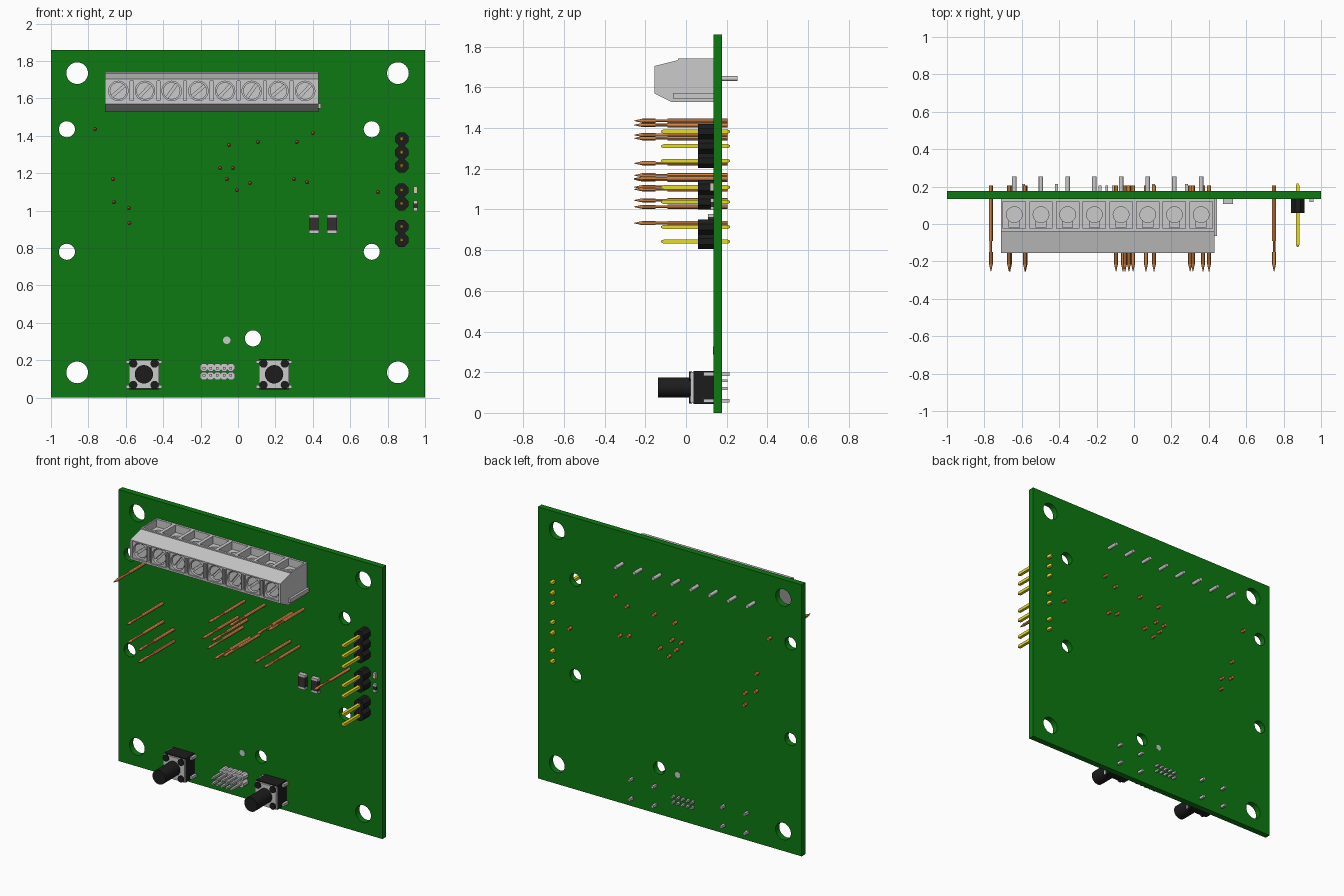
import bpy, bmesh, math
from mathutils import Matrix, Vector

if "Cube" in bpy.data.objects:
    bpy.data.objects.remove(bpy.data.objects["Cube"])


def mat(name, r, g, b):
    m = bpy.data.materials.new(name)
    m.diffuse_color = (r, g, b, 1)
    m.use_nodes = True
    m.node_tree.nodes["Principled BSDF"].inputs["Base Color"].default_value = m.diffuse_color
    return m


GREEN = mat("board_green", 0.004, 0.19, 0.006)
BLACK = mat("black_plastic", 0.012, 0.012, 0.012)
DARK = mat("dark_ceramic", 0.035, 0.03, 0.03)
GOLD = mat("gold_pin", 0.8, 0.72, 0.02)
COPPER = mat("copper", 0.62, 0.23, 0.06)
FRONT, BACK = 0.135, 0.176          # board faces in y


def box(bm, x0, x1, y0, y1, z0, z1):
    m = Matrix.LocRotScale(Vector(((x0 + x1) / 2, (y0 + y1) / 2, (z0 + z1) / 2)),
                           None, Vector((x1 - x0, y1 - y0, z1 - z0)))
    return bmesh.ops.create_cube(bm, size=1, matrix=m)["verts"]


def cyl(bm, x, z, r0, y0, y1, r1=None, seg=24, turn=0):
    """Cylinder or cone along y, radius r0 at y0 and r1 at y1."""
    m = (Matrix.Translation((x, (y0 + y1) / 2, z)) @ Matrix.Rotation(-math.pi / 2, 4, 'X')
         @ Matrix.Rotation(turn, 4, 'Z'))
    bmesh.ops.create_cone(bm, cap_ends=True, segments=seg, radius1=r0,
                          radius2=r0 if r1 is None else r1, depth=y1 - y0, matrix=m)


def finish(name, bm, material=None):
    bmesh.ops.recalc_face_normals(bm, faces=bm.faces)
    me = bpy.data.meshes.new(name)
    bm.to_mesh(me)
    bm.free()
    if material:
        me.materials.append(material)
    ob = bpy.data.objects.new(name, me)
    bpy.context.collection.objects.link(ob)
    return ob


def cut(ob, bm):
    """Subtract the cutter mesh and remove the cutter."""
    cutter = finish("cutter", bm)
    cutter.hide_render = True
    mod = ob.modifiers.new("cut", 'BOOLEAN')
    mod.operation, mod.solver, mod.object = 'DIFFERENCE', 'EXACT', cutter
    bpy.context.view_layer.objects.active = ob
    bpy.ops.object.modifier_apply(modifier=mod.name)
    bpy.data.objects.remove(cutter)


# Circuit board with mounting holes
bm = bmesh.new()
box(bm, -1, 1, FRONT, BACK, 0, 1.86)
board = finish("board", bm, GREEN)
bm = bmesh.new()
for x in (-0.86, 0.855):
    for z in (0.135, 1.735):
        cyl(bm, x, z, 0.058, 0, 0.3, seg=40)
for x, z in ((-0.915, 1.435), (0.715, 1.435), (-0.915, 0.78), (0.715, 0.78), (0.08, 0.317)):
    cyl(bm, x, z, 0.043, 0, 0.3, seg=32)
cut(board, bm)
bm = bmesh.new()
cyl(bm, -0.06, 0.307, 0.02, FRONT - 0.003, BACK + 0.001)
finish("round_pad", bm)

# Terminal block: side profile swept along x
PORTS = [-0.64 + 0.1427 * i for i in range(8)]
PROFILE = [(-0.155, 1.57), (-0.07, 1.527), (FRONT, 1.527), (FRONT, 1.742),
           (-0.04, 1.742), (-0.04, 1.734), (-0.155, 1.705)]
bm = bmesh.new()
face = bm.faces.new([bm.verts.new((-0.71, y, z)) for y, z in PROFILE])
ext = bmesh.ops.extrude_face_region(bm, geom=[face])["geom"]
bmesh.ops.translate(bm, vec=(1.14, 0, 0), verts=[v for v in ext if isinstance(v, bmesh.types.BMVert)])
block = finish("terminal_block", bm)
# Shallow square frames and slits on the front
bm = bmesh.new()
for i, x in enumerate(PORTS):
    box(bm, x - 0.056, x + 0.056, -0.2, -0.147, 1.582, 1.697)
    if i < 7:
        box(bm, x + 0.063, x + 0.08, -0.2, -0.135, 1.588, 1.692)
cut(block, bm)
# Round screw wells
bm = bmesh.new()
for x in PORTS:
    cyl(bm, x, 1.64, 0.052, -0.2, -0.1, seg=32)
cut(block, bm)
# Wire pockets in the top
bm = bmesh.new()
for x in PORTS:
    box(bm, x - 0.06, x + 0.06, -0.025, 0.12, 1.69, 1.8)
cut(block, bm)
bm = bmesh.new()
for x in PORTS:
    bmesh.ops.create_cone(bm, cap_ends=True, segments=28, radius1=0.042, radius2=0.042, depth=0.2,
                          matrix=Matrix.Translation((x, 0.05, 1.7)))
cut(block, bm)
bm = bmesh.new()
for x in PORTS:
    box(bm, x - 0.027, x + 0.027, -0.02, 0.03, 1.62, 1.8)
cut(block, bm)
bm = bmesh.new()
box(bm, 0.425, 0.445, -0.065, FRONT, 1.545, 1.572)
finish("terminal_side_tongue", bm)

# Slotted screws and solder pins of the terminal block
bm = bmesh.new()
for x in PORTS:
    cyl(bm, x, 1.64, 0.046, -0.138, -0.095, seg=32)
screws = finish("terminal_screws", bm)
bm = bmesh.new()
for i, x in enumerate(PORTS):
    slot = box(bm, -0.06, 0.06, -0.2, -0.12, -0.007, 0.007)
    turn = Matrix.Rotation(-math.radians(40 + 7 * (i % 3)), 4, 'Y')
    bmesh.ops.transform(bm, matrix=Matrix.Translation((x, 0, 1.64)) @ turn, verts=slot)
cut(screws, bm)
bm = bmesh.new()
for x in PORTS:
    cyl(bm, x, 1.643, 0.012, FRONT - 0.02, 0.253, seg=16)
finish("terminal_solder_pins", bm)

# Copper spring probes
PROBES = [(-0.765, 1.436), (-0.668, 1.168), (-0.663, 1.045), (-0.583, 1.013), (-0.58, 0.933),
          (-0.096, 1.227), (-0.027, 1.227), (-0.059, 1.168), (-0.005, 1.11), (0.064, 1.147),
          (-0.048, 1.35), (0.107, 1.366), (0.315, 1.366), (0.401, 1.415), (0.3, 1.168),
          (0.369, 1.152), (0.749, 1.099)]
bm = bmesh.new()
for x, z in PROBES:
    cyl(bm, x, z, 0.001, -0.255, -0.215, 0.010, seg=12)
    cyl(bm, x, z, 0.010, -0.215, -0.15, seg=12)
    cyl(bm, x, z, 0.007, -0.15, -0.09, seg=12)
    cyl(bm, x, z, 0.011, -0.09, 0.205, seg=12)
finish("spring_probes", bm, COPPER)

# Pin headers on the right: octagonal housings, square gold pins
for n, rows in enumerate(((1.383, 1.311, 1.239), (1.109, 1.037), (0.914, 0.842)), 1):
    hb, pb = bmesh.new(), bmesh.new()
    for z in rows:
        cyl(hb, 0.875, z, 0.039, 0.06, FRONT, seg=8, turn=math.pi / 8)
        box(pb, 0.865, 0.885, -0.11, 0.205, z - 0.01, z + 0.01)
        for y0, y1, a, b in ((-0.122, -0.11, 0.006, 0.014), (0.205, 0.217, 0.014, 0.006)):
            cyl(pb, 0.875, z, a, y0, y1, b, seg=4, turn=math.pi / 4)
    finish(f"header_housing_{n}", hb, BLACK)
    finish(f"header_pins_{n}", pb, GOLD)

# Small grey 2 x 5 header
hb, pb = bmesh.new(), bmesh.new()
for i in range(5):
    x = -0.11 + (i - 2) * 0.036
    for z, s in ((0.158, 1), (0.12, -1)):
        cyl(hb, x, z + s * 0.004, 0.0235, 0.085, FRONT, seg=8, turn=math.pi / 8)
        box(pb, x - 0.007, x + 0.007, -0.02, 0.205, z - 0.007, z + 0.007)
finish("small_header_housing", hb)
finish("small_header_pins", pb)

# Push buttons
for side, cx in (("left", -0.503), ("right", 0.193)):
    cz = 0.125
    bm = bmesh.new()
    box(bm, cx - 0.08, cx + 0.08, 0.036, FRONT, cz - 0.082, cz + 0.082)
    finish(f"button_body_{side}", bm, BLACK)
    bm = bmesh.new()
    box(bm, cx - 0.08, cx + 0.08, 0.023, 0.036, cz - 0.076, cz + 0.076)
    finish(f"button_plate_{side}", bm)
    bm = bmesh.new()
    cyl(bm, cx, cz, 0.049, -0.137, 0.03, seg=32)
    for sx in (-1, 1):
        for sz in (-1, 1):
            cyl(bm, cx + sx * 0.057, cz + sz * 0.057, 0.022, 0.015, 0.03, seg=20)
    finish(f"button_stem_{side}", bm, BLACK)
    bm = bmesh.new()
    for sx in (-1, 1):
        for sz in (-1, 1):
            x, z = cx + sx * 0.088, cz + sz * 0.066
            box(bm, x - 0.008, x + 0.008, 0.085, 0.215, z - 0.009, z + 0.009)
    finish(f"button_legs_{side}", bm)

# Surface-mount chips with metal end caps
for name, x, z, w, h, y, m in (("capacitor_left", 0.406, 0.928, 0.05, 0.085, 0.108, DARK),
                               ("capacitor_right", 0.503, 0.928, 0.05, 0.085, 0.108, DARK),
                               ("indicator_light", 0.949, 1.11, 0.02, 0.022, 0.118, GOLD),
                               ("resistor", 0.949, 1.025, 0.022, 0.04, 0.121, DARK)):
    bm = bmesh.new()
    box(bm, x - w / 2, x + w / 2, y, FRONT, z - h / 2, z + h / 2)
    finish(name, bm, m)
    bm = bmesh.new()
    for s in (-1, 1):
        c = z + s * h / 2
        box(bm, x - w / 2 - 0.001, x + w / 2 + 0.001, y - 0.001, FRONT, c - 0.008, c + 0.008)
    finish(name + "_caps", bm)

# Smooth round walls, keep edges sharp
bpy.ops.object.select_all(action='SELECT')
bpy.context.view_layer.objects.active = board
bpy.ops.object.shade_smooth_by_angle(angle=math.radians(30))
